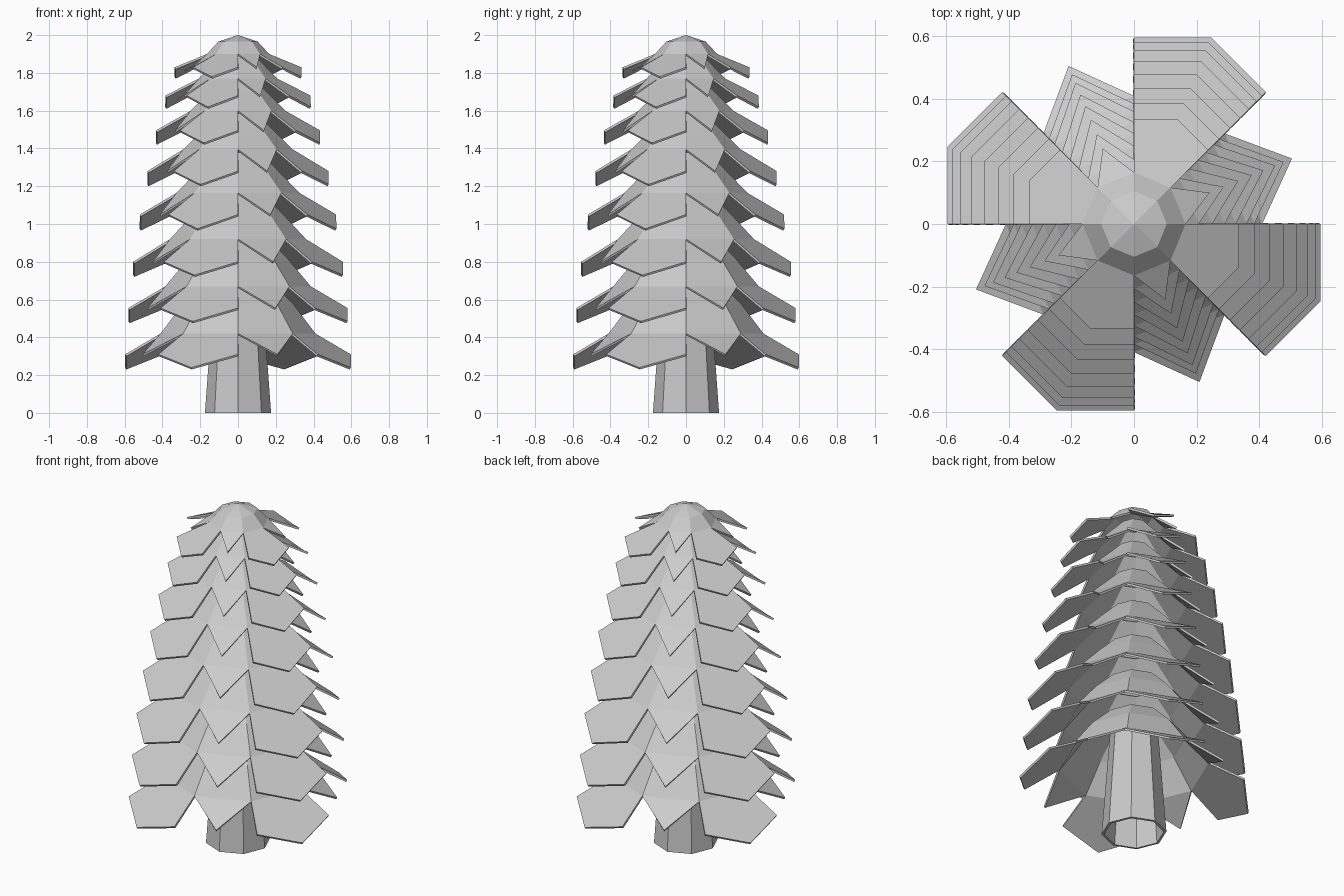
import bpy, bmesh
from math import cos, sin, pi

if "Cube" in bpy.data.objects:
    bpy.data.objects.remove(bpy.data.objects["Cube"])


def polar(r, deg, z):
    a = deg * pi / 180
    return (r * cos(a), r * sin(a), z)


def finish(name, bm, thickness):
    bm.normal_update()
    mesh = bpy.data.meshes.new(name)
    bm.to_mesh(mesh)
    bm.free()
    ob = bpy.data.objects.new(name, mesh)
    bpy.context.collection.objects.link(ob)
    mod = ob.modifiers.new("thickness", 'SOLIDIFY')
    mod.thickness = thickness
    mod.offset = -1
    return ob


def skin(bm, profile):
    """Eight-sided skin through (radius, height) rings, listed bottom to top."""
    rings = [[bm.verts.new(polar(r, k * 45, z)) for k in range(8)] for r, z in profile]
    for low, up in zip(rings, rings[1:]):
        for k in range(8):
            n = (k + 1) % 8
            bm.faces.new((low[k], low[n], up[n], up[k]))
    return rings


def make_tier(name, ring_r, ring_z, leaf_r, side_z, tip_z, rise, shoulder_r, top):
    bm = bmesh.new()
    profile = [(ring_r, ring_z), (shoulder_r, ring_z + rise)]
    if not top:
        profile.append((shoulder_r * 0.55, ring_z + rise * 1.8))
    rings = skin(bm, profile)
    if top:
        apex = bm.verts.new((0, 0, 2.0))
        for k in range(8):
            bm.faces.new((rings[-1][k], rings[-1][(k + 1) % 8], apex))
    # alternate broad five-sided leaves and small three-sided leaves
    for k in range(8):
        a, b = rings[0][k], rings[0][(k + 1) % 8]
        ang = k * 45
        if k % 2:
            p = bm.verts.new(polar(leaf_r, ang, side_z))
            m = bm.verts.new(polar(leaf_r * 1.083, ang + 22.5, tip_z))
            q = bm.verts.new(polar(leaf_r, ang + 45, side_z))
            bm.faces.new((b, a, p, m, q))
        else:
            m = bm.verts.new(polar(ring_r * 1.02 + 0.129 - 0.036 * (0.41 - ring_r) / 0.245,
                                   ang + 22.5, side_z))
            bm.faces.new((b, a, m))
    finish(name, bm, 0.012)


# trunk: open tapered tube
bm = bmesh.new()
skin(bm, [(0.175, 0), (0.13, 0.62)])
finish("trunk", bm, 0.014)

# foliage tiers: ring radius, ring height, leaf radius, leaf side and tip heights
tiers = [
    (0.41, 0.42, 0.597, 0.31, 0.24),
    (0.385, 0.67, 0.58, 0.555, 0.485),
    (0.36, 0.92, 0.555, 0.80, 0.73),
    (0.325, 1.165, 0.52, 1.05, 0.975),
    (0.29, 1.395, 0.48, 1.28, 1.21),
    (0.25, 1.60, 0.435, 1.495, 1.43),
    (0.207, 1.77, 0.385, 1.68, 1.62),
    (0.165, 1.90, 0.335, 1.83, 1.78),
]
for i, (rr, rz, lr, sz, tz) in enumerate(tiers):
    t = i / 7
    make_tier(f"foliage_tier_{i + 1}", rr, rz, lr, sz, tz,
              0.16 - 0.095 * t, 0.29 - 0.185 * t, i == 7)
